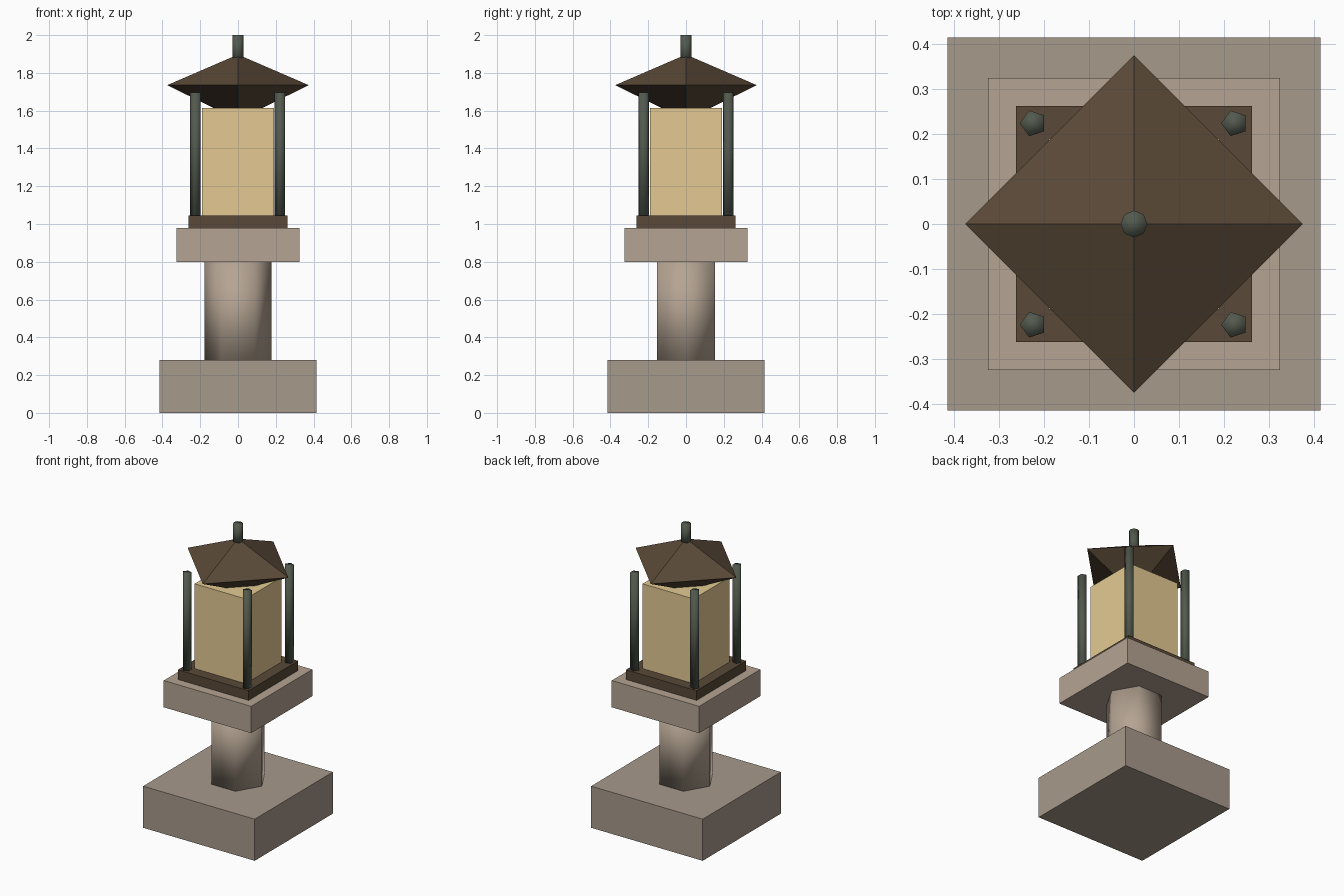
import bpy, bmesh
from math import pi
from mathutils import Matrix

if "Cube" in bpy.data.objects:
    bpy.data.objects.remove(bpy.data.objects["Cube"])


def material(name, rgb):
    m = bpy.data.materials.new(name)
    m.diffuse_color = (*rgb, 1)
    m.use_nodes = True
    m.node_tree.nodes["Principled BSDF"].inputs["Base Color"].default_value = m.diffuse_color
    return m


STONE = material("stone", (0.39, 0.32, 0.26))
PALE = material("pale_stone", (0.46, 0.37, 0.29))
WOOD = material("dark_wood", (0.10, 0.066, 0.038))
METAL = material("green_metal", (0.085, 0.10, 0.075))
GLOW = material("lamp_glass", (0.78, 0.59, 0.29))


def finish(name, bm, mat, smooth=False):
    bmesh.ops.recalc_face_normals(bm, faces=bm.faces)
    for f in bm.faces:
        f.smooth = smooth
    me = bpy.data.meshes.new(name)
    bm.to_mesh(me)
    bm.free()
    me.materials.append(mat)
    ob = bpy.data.objects.new(name, me)
    bpy.context.collection.objects.link(ob)
    return ob


def block(name, half, z0, z1, mat):
    bm = bmesh.new()
    m = Matrix.Translation((0, 0, (z0 + z1) / 2)) @ Matrix.Diagonal((2 * half, 2 * half, z1 - z0, 1))
    bmesh.ops.create_cube(bm, size=1, matrix=m)
    return finish(name, bm, mat)


def prism(name, sides, r0, r1, z0, z1, mat, xy=(0, 0), smooth=True):
    # the first corner points along -x
    bm = bmesh.new()
    m = Matrix.Translation((*xy, (z0 + z1) / 2)) @ Matrix.Rotation(pi / 2, 4, 'Z')
    bmesh.ops.create_cone(bm, cap_ends=True, segments=sides, radius1=r0, radius2=r1,
                          depth=z1 - z0, matrix=m)
    bmesh.ops.remove_doubles(bm, verts=bm.verts, dist=1e-5)
    return finish(name, bm, mat, smooth)


# Stone pedestal
block("base", 0.415, 0, 0.28, STONE)
prism("column", 6, 0.178, 0.178, 0.28, 0.80, PALE)
block("platform", 0.325, 0.80, 0.98, PALE)

# Lantern
block("lantern_floor", 0.263, 0.98, 1.045, WOOD)
block("lamp_box", 0.19, 1.045, 1.615, GLOW)
for side, x in (("left", -0.224), ("right", 0.224)):
    for end, y in (("front", -0.224), ("back", 0.224)):
        prism(f"{end}_{side}_post", 5, 0.03, 0.03, 1.045, 1.695, METAL, (x, y))

# Roof: diamond plan, pyramid above a tapered underside
bm = bmesh.new()
rings = []
for r, z in ((0.12, 1.61), (0.375, 1.735)):
    rings.append([bm.verts.new(p) for p in ((r, 0, z), (0, r, z), (-r, 0, z), (0, -r, z))])
apex = bm.verts.new((0, 0, 1.897))
low, eave = rings
bm.faces.new(low)
for i in range(4):
    j = (i + 1) % 4
    bm.faces.new((low[i], low[j], eave[j], eave[i]))
    bm.faces.new((eave[i], eave[j], apex))
finish("roof", bm, WOOD)

# Finial
prism("finial", 8, 0.03, 0.03, 1.86, 2.0, METAL)
